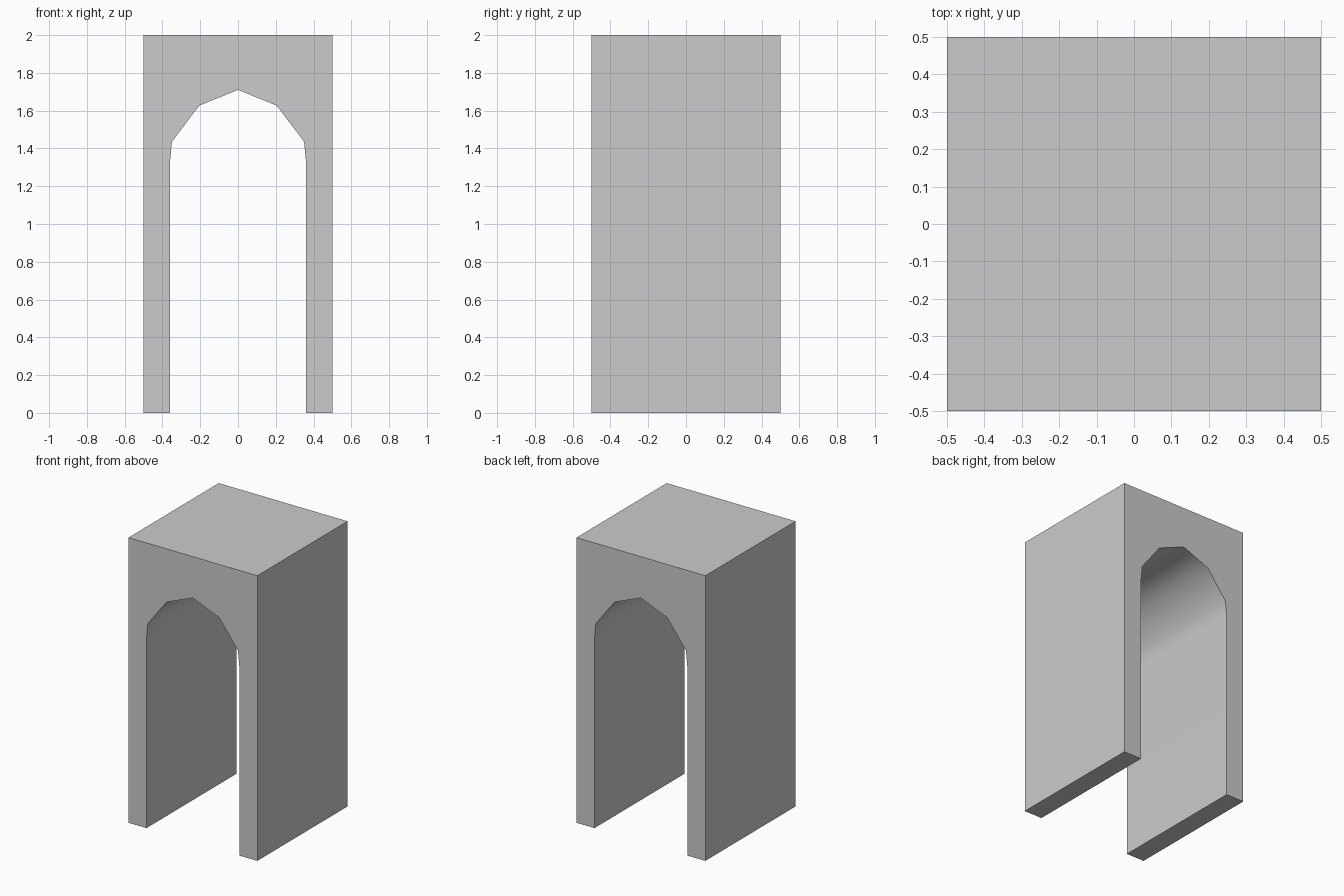
import bpy
import bmesh

if "Cube" in bpy.data.objects:
    bpy.data.objects.remove(bpy.data.objects["Cube"])

WIDTH, DEPTH, HEIGHT = 1.0, 1.0, 2.0

# Right half of the opening, from the floor up to the apex
half_arch = [(0.36, 0.0), (0.36, 1.33), (0.35, 1.435), (0.205, 1.627)]
arch = half_arch + [(0.0, 1.71)] + [(-x, z) for x, z in reversed(half_arch)]

# Full front outline: the opening, then around the outside of the block
w = WIDTH / 2
outline = arch + [(-w, 0.0), (-w, HEIGHT), (w, HEIGHT), (w, 0.0)]

# Extrude the outline from front to back
bm = bmesh.new()
front = bm.faces.new([bm.verts.new((x, -DEPTH / 2, z)) for x, z in outline])
back = bmesh.ops.extrude_face_region(bm, geom=[front], use_keep_orig=True)
bmesh.ops.translate(bm, vec=(0, DEPTH, 0),
                    verts=[g for g in back["geom"] if isinstance(g, bmesh.types.BMVert)])
bmesh.ops.recalc_face_normals(bm, faces=bm.faces)

# Smooth vault and inner walls, flat outside with crisp rims
for face in bm.faces:
    c = face.calc_center_median()
    face.smooth = (abs(c.y) < 0.01 and abs(c.x) < 0.4
                   and 0.1 < c.z < HEIGHT - 0.1)
for edge in bm.edges:
    edge.smooth = all(f.smooth for f in edge.link_faces)

mesh = bpy.data.meshes.new("archway")
bm.to_mesh(mesh)
bm.free()
archway = bpy.data.objects.new("archway", mesh)
bpy.context.collection.objects.link(archway)
